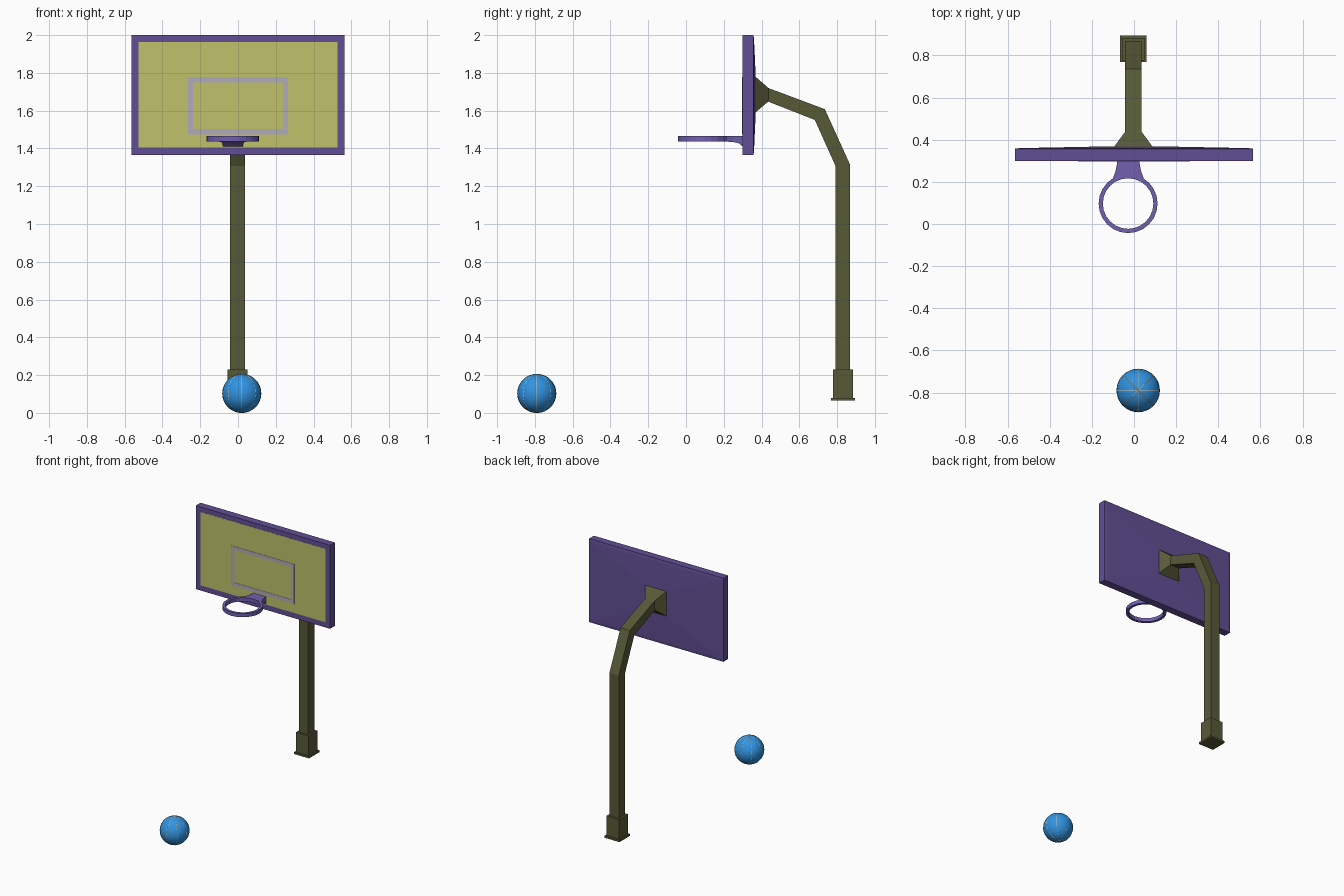
import bpy, bmesh, math

if "Cube" in bpy.data.objects:
    bpy.data.objects.remove(bpy.data.objects["Cube"])


def material(name, rgb):
    m = bpy.data.materials.new(name)
    m.diffuse_color = (*[(c / 255) ** 2.2 for c in rgb], 1)
    m.use_nodes = True
    m.node_tree.nodes["Principled BSDF"].inputs["Base Color"].default_value = m.diffuse_color
    return m


PURPLE = material("purple", (98, 80, 148))
VIOLET = material("violet", (112, 96, 174))
YELLOW = material("yellow", (190, 193, 108))
LILAC = material("lilac", (176, 170, 185))
OLIVE = material("olive", (88, 90, 58))
BLUE = material("blue", (52, 146, 224))
TAN = material("tan", (215, 195, 160))


def make(name, bm, *mats):
    bmesh.ops.recalc_face_normals(bm, faces=bm.faces)
    me = bpy.data.meshes.new(name)
    bm.to_mesh(me)
    bm.free()
    for m in mats:
        me.materials.append(m)
    ob = bpy.data.objects.new(name, me)
    bpy.context.collection.objects.link(ob)
    return ob


def loft(name, sections, cx, *mats, closed=False):
    """Join four-sided sections (half width, y/z of one edge, y/z of the other)."""
    bm = bmesh.new()
    rings = [[bm.verts.new((cx + s * hx, *p)) for s, p in
              ((-1, a), (1, a), (1, b), (-1, b))] for hx, a, b in sections]
    for r, q in zip(rings, rings[1:] + rings[:1] if closed else rings[1:]):
        for i in range(4):
            bm.faces.new((r[i], r[(i + 1) % 4], q[(i + 1) % 4], q[i]))
    if not closed:
        bm.faces.new(rings[0])
        bm.faces.new(rings[-1])
    return make(name, bm, *mats)


def rect(hx, y, z0, z1):
    return (hx, (y, z1), (y, z0))


def flat(h, yc, hy, z):
    return (h, (yc - hy, z), (yc + hy, z))


# Backboard with a shallow pyramid back
loft("backboard", [rect(0.527, 0.30, 1.405, 1.963), rect(0.565, 0.30, 1.365, 2.0),
                   rect(0.565, 0.357, 1.365, 2.0), rect(0.545, 0.36, 1.385, 1.98),
                   rect(0.095, 0.369, 1.585, 1.785)], 0, PURPLE)
loft("board_panel", [rect(0.527, 0.299, 1.405, 1.963),
                     rect(0.527, 0.31, 1.405, 1.963)], 0, YELLOW)

# Target rectangle on the panel
w = 0.027
loft("target_outline", [rect(0.265, 0.297, 1.475, 1.777), rect(0.265, 0.301, 1.475, 1.777),
                        rect(0.265 - w, 0.301, 1.475 + w, 1.777 - w),
                        rect(0.265 - w, 0.297, 1.475 + w, 1.777 - w)], 0, LILAC, closed=True)

# Bent pole with flared mount
loft("pole", [(0.095, (0.362, 1.785), (0.362, 1.585)),
              (0.039, (0.438, 1.719), (0.435, 1.648)),
              (0.039, (0.735, 1.608), (0.682, 1.551)),
              (0.039, (0.868, 1.316), (0.792, 1.306)),
              (0.039, (0.868, 0.10), (0.792, 0.10))], -0.003, OLIVE)

# Base collar and foot plate
loft("base_collar", [flat(0.053, 0.83, 0.053, 0.07), flat(0.053, 0.83, 0.053, 0.23)],
     -0.003, OLIVE)
loft("foot_plate", [flat(0.063, 0.831, 0.063, 0.065), flat(0.063, 0.831, 0.063, 0.08)],
     -0.003, OLIVE)

# Hoop ring
bm = bmesh.new()
N = 24
cols = []
for i in range(N):
    a = 2 * math.pi * i / N
    cols.append([bm.verts.new((-0.028 + r * math.cos(a), 0.097 + r * math.sin(a), z))
                 for r, z in ((0.14, 1.437), (0.14, 1.465), (0.12, 1.465), (0.12, 1.437))])
for c, d in zip(cols, cols[1:] + cols[:1]):
    for k in range(4):
        bm.faces.new((c[k], d[k], d[(k + 1) % 4], c[(k + 1) % 4]))
make("hoop", bm, VIOLET)

# Hoop bracket
loft("hoop_bracket", [rect(hx, y, z, 1.4655) for hx, y, z in
                      ((0.073, 0.217, 1.436), (0.061, 0.25, 1.434),
                       (0.055, 0.28, 1.427), (0.052, 0.302, 1.408))], -0.027, VIOLET)

# Ball
BALL = (0.02, -0.79, 0.103)
bpy.ops.mesh.primitive_uv_sphere_add(segments=32, ring_count=16, radius=0.103, location=BALL)
ball = bpy.context.object
ball.name = "ball"
ball.data.materials.append(BLUE)
bpy.ops.object.shade_smooth()

# Ball seams on four meridian circles
for i in range(4):
    bpy.ops.mesh.primitive_torus_add(major_radius=0.1018, minor_radius=0.0018,
                                     major_segments=32, minor_segments=6, location=BALL,
                                     rotation=(math.pi / 2, 0, i * math.pi / 4))
    seam = bpy.context.object
    seam.name = f"ball_seam_{i + 1}"
    seam.data.materials.append(TAN)
